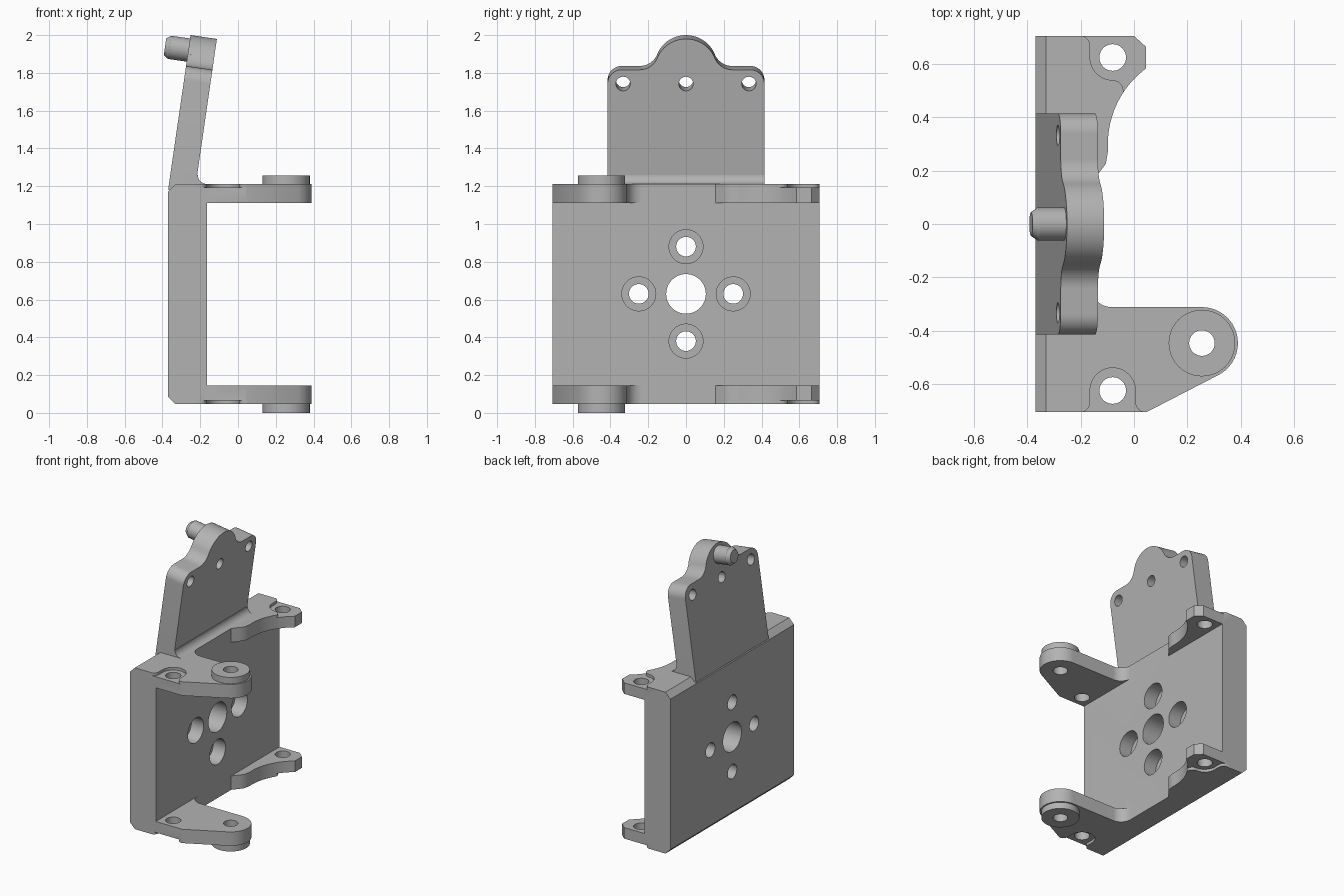
import bpy, bmesh, math
from mathutils import Vector, Matrix

if "Cube" in bpy.data.objects:
    bpy.data.objects.remove(bpy.data.objects["Cube"])

GREY = (0.45, 0.45, 0.45, 1)
mat = bpy.data.materials.new("machined grey")
mat.use_nodes = True
mat.diffuse_color = GREY
mat.node_tree.nodes["Principled BSDF"].inputs["Base Color"].default_value = GREY

X, Y, Z = Vector((1, 0, 0)), Vector((0, 1, 0)), Vector((0, 0, 1))


def frame(origin, a, b):
    """Sketch plane with axes a and b; extrusion runs along a x b."""
    m = Matrix((a, b, a.cross(b))).transposed().to_4x4()
    m.translation = origin
    return m


def arc(cx, cy, r, start, end, n=12):
    angles = [math.radians(start + (end - start) * i / n) for i in range(n + 1)]
    return [(cx + r * math.cos(t), cy + r * math.sin(t)) for t in angles]


def circle(cx, cy, r):
    return arc(cx, cy, r, 0, 360, 40)[:-1]


def prism(name, pts, plane, lo, hi, taper=1):
    """Extrude a closed outline from lo to hi; taper scales the far end."""
    bm = bmesh.new()
    mid = Vector((sum(p[0] for p in pts), sum(p[1] for p in pts))) / len(pts)
    near = [bm.verts.new(plane @ Vector((*p, lo))) for p in pts]
    far = [bm.verts.new(plane @ Vector((*(mid + (Vector(p) - mid) * taper), hi))) for p in pts]
    bm.faces.new(near)
    bm.faces.new(far)
    for i in range(len(pts)):
        j = (i + 1) % len(pts)
        bm.faces.new((near[i], near[j], far[j], far[i]))
    bmesh.ops.recalc_face_normals(bm, faces=bm.faces)
    mesh = bpy.data.meshes.new(name)
    bm.to_mesh(mesh)
    bm.free()
    mesh.materials.append(mat)
    ob = bpy.data.objects.new(name, mesh)
    bpy.context.collection.objects.link(ob)
    return ob


def combine(body, tool, operation):
    mod = body.modifiers.new("combine", 'BOOLEAN')
    mod.operation, mod.solver, mod.object = operation, 'EXACT', tool
    bpy.context.view_layer.objects.active = body
    bpy.ops.object.modifier_apply(modifier=mod.name)
    bpy.data.objects.remove(tool)


def smooth(ob):
    bpy.ops.object.select_all(action='DESELECT')
    ob.select_set(True)
    bpy.context.view_layer.objects.active = ob
    bpy.ops.object.shade_smooth_by_angle(angle=math.radians(30))


# Main plate with chamfered rear edges
BACK, FACE, HALF = -0.37, -0.163, 0.706
LOW, HIGH, CH = 0.046, 1.212, 0.04
side = frame((0, 0, 0), X, Z)
plate_outline = [(BACK, LOW + CH), (BACK + CH, LOW), (FACE, LOW), (FACE, HIGH),
                 (BACK + CH, HIGH), (BACK, HIGH - CH)]
bracket = prism("bracket", plate_outline, side, -HALF, HALF)

# Arm outlines, seen from above
ROOT = -0.25
BOSS = (0.255, -0.447)
front_arm = ([(ROOT, -HALF), (0.047, -HALF)] + arc(*BOSS, 0.135, -63, 90, 24)
             + arc(-0.083, -0.232, 0.08, 270, 180) + [(ROOT, -0.232)])
rear_arm = ([(ROOT, HALF), (0, HALF), (0.045, 0.665)]
            + arc(0.255, 0.3, 0.353, 126.5, 184, 20)
            + [(-0.106, 0.225), (-0.127, 0.198), (FACE, 0.155), (ROOT, 0.155)])

# Shallow screw pockets that open to the edges
HOLE_X, HOLE_Y = -0.08, 0.625
front_pocket = (arc(HOLE_X, -HOLE_Y, 0.085, 180, 0, 20) + arc(0.045, -0.668, 0.04, 180, 270)
                + [(0.045, -0.75), (-0.205, -0.75)] + arc(-0.205, -0.668, 0.04, -90, 0))
rear_pocket = ([(-0.205, 0.75)] + arc(-0.205, 0.668, 0.04, 90, 0)
               + arc(HOLE_X, HOLE_Y, 0.085, 180, 270) + arc(HOLE_X, 0.5, 0.04, 90, 0)
               + [(-0.04, 0.42), (0.1, 0.42), (0.1, 0.75)])

# Upper arms face up, lower arms are their mirror image
upper = Matrix.Identity(4)
lower = Matrix.Translation((0, 0, LOW + HIGH)) @ Matrix.Scale(-1, 4, Z)
for plane in (upper, lower):
    for outline in (front_arm, rear_arm):
        combine(bracket, prism("arm", outline, plane, 1.112, HIGH), 'UNION')
    combine(bracket, prism("boss", circle(*BOSS, 0.125), plane, 1.15, 1.258), 'UNION')
    for outline in (front_pocket, rear_pocket):
        combine(bracket, prism("pocket", outline, plane, 1.192, 1.3), 'DIFFERENCE')
    for x, y, r in ((*BOSS, 0.048), (HOLE_X, HOLE_Y, 0.05), (HOLE_X, -HOLE_Y, 0.05)):
        combine(bracket, prism("hole", circle(x, y, r), plane, 1.05, 1.3), 'DIFFERENCE')

# Central opening and four counterbored holes through the plate
across = frame((0, 0, 0), Y, Z)
MID, STEP = 0.63, 0.25
combine(bracket, prism("bore", circle(0, MID, 0.105), across, -0.5, 0), 'DIFFERENCE')
for dy, dz in ((1, 0), (-1, 0), (0, 1), (0, -1)):
    y, z = dy * STEP, MID + dz * STEP
    combine(bracket, prism("hole", circle(y, z, 0.052), across, -0.5, 0), 'DIFFERENCE')
    combine(bracket, prism("counterbore", circle(y, z, 0.09), across, -0.26, 0), 'DIFFERENCE')

# Leaning flange with rounded shoulders and a domed top
lean = math.radians(8.25)
tilted = frame((BACK, 0, 1.1815), Y, Vector((math.sin(lean), 0, math.cos(lean))))
SHOULDER, DOME = 0.662, 0.165
half = ([(0.415, 0)] + arc(0.34, SHOULDER - 0.075, 0.075, 0, 90)
        + arc(0.245, SHOULDER + 0.1, 0.1, 270, 202.2) + arc(0, SHOULDER, DOME, 22.2, 90))
flange_outline = half + [(-y, v) for y, v in reversed(half[:-1])]
combine(bracket, prism("flange", flange_outline, tilted, 0, 0.141), 'UNION')
foot = arc(-0.165, 1.26, 0.048, 180, 270) + [(-0.165, 1.19), (-0.25, 1.19), (-0.25, 1.26)]
combine(bracket, prism("foot_fillet", foot, side, -0.415, 0.415), 'UNION')
for y in (-0.333, 0, 0.333):
    combine(bracket, prism("hole", circle(y, 0.587, 0.038), tilted, -0.1, 0.3), 'DIFFERENCE')
smooth(bracket)

# Locating pin on the back of the flange
pin = prism("locating_pin", circle(0, 0.747, 0.062), tilted, 0.01, -0.1)
combine(pin, prism("pin_tip", circle(0, 0.747, 0.062), tilted, -0.1, -0.125, 0.72), 'UNION')
smooth(pin)
